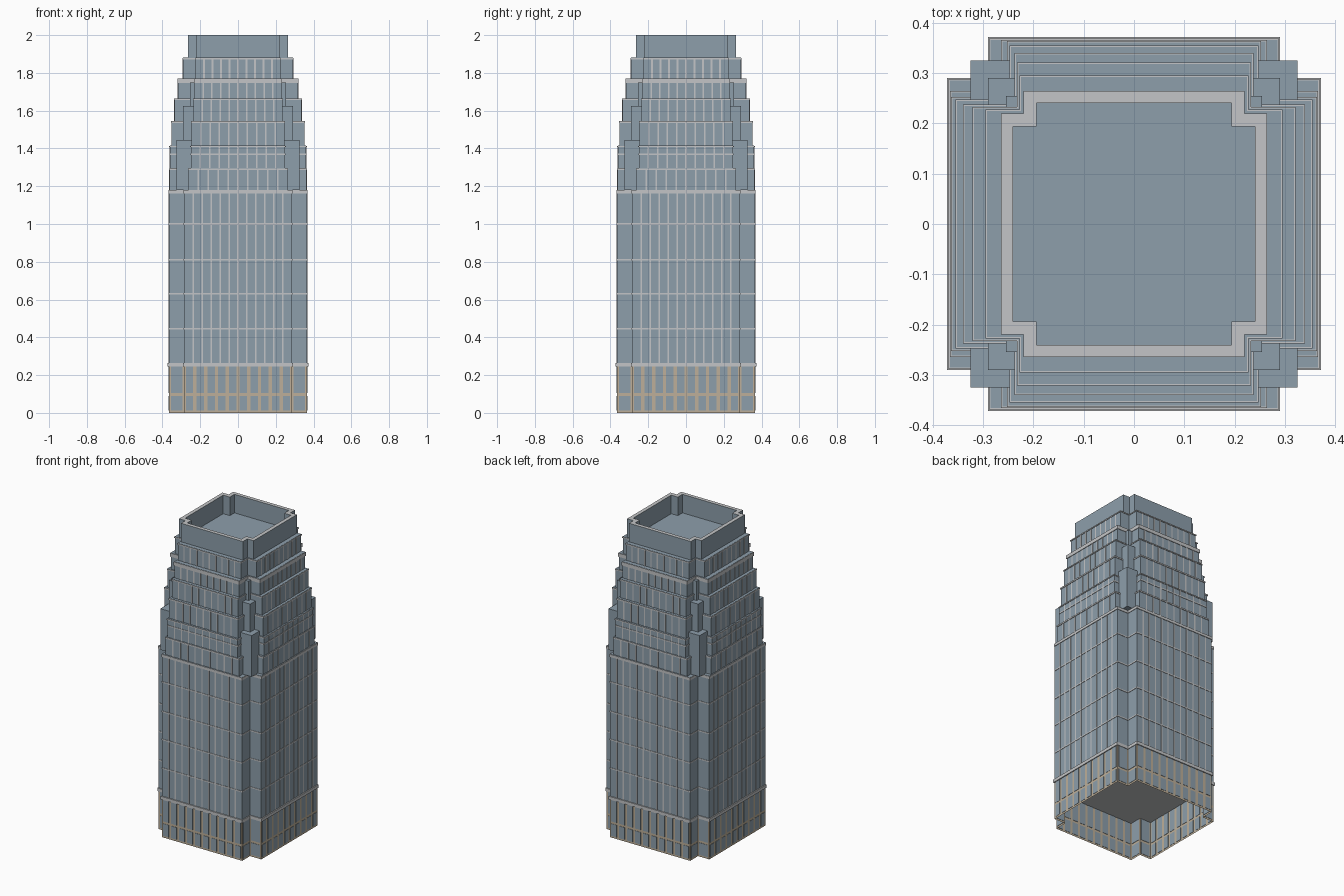
import bpy, bmesh
from mathutils import Vector

cube = bpy.data.objects.get("Cube")
if cube:
    bpy.data.objects.remove(cube)


def material(name, rgb):
    m = bpy.data.materials.new(name)
    m.use_nodes = True
    m.diffuse_color = (*rgb, 1)
    m.node_tree.nodes["Principled BSDF"].inputs["Base Color"].default_value = (*rgb, 1)
    return m


GLASS = material("blue grey glass", (0.27, 0.345, 0.41))
TRIM = material("pale grey trim", (0.55, 0.56, 0.57))
STONE = material("beige stone", (0.51, 0.43, 0.32))


def finish(name, bm, mat):
    me = bpy.data.meshes.new(name)
    bm.to_mesh(me)
    bm.free()
    me.materials.append(mat)
    ob = bpy.data.objects.new(name, me)
    bpy.context.collection.objects.link(ob)
    return ob


def cross(d, w):
    """Square plan of half size d with notched corners; w is half the arm width."""
    pts = []
    x, y = Vector((1, 0)), Vector((0, 1))
    for _ in range(4):
        pts += [x * d - y * w, x * d + y * w, x * w + y * w]
        x, y = y, -x
    return pts


def ordered_cross(d, w):
    pts = []
    x, y = Vector((1, 0)), Vector((0, 1))
    for _ in range(4):
        pts += [x * d - y * w, x * d + y * w, x * w + y * w]
        x, y = y, -x  # turn a quarter
    return pts


def plan(d, w):
    """Counter-clockwise outline of the notched square."""
    pts = []
    x, y = Vector((1, 0)), Vector((0, 1))
    for _ in range(4):
        pts += [x * d - y * w, x * d + y * w, (x + y) * w]
        x, y = y.copy(), -x
    return pts


def prism(name, pts, z0, z1, mat, caps=True):
    bm = bmesh.new()
    low = [bm.verts.new((p.x, p.y, z0)) for p in pts]
    high = [bm.verts.new((p.x, p.y, z1)) for p in pts]
    n = len(pts)
    for i in range(n):
        j = (i + 1) % n
        bm.faces.new((low[i], low[j], high[j], high[i]))
    if caps:
        bm.faces.new(high)
        bm.faces.new(low[::-1])
    return finish(name, bm, mat)


def plate(bm, a, b, s0, s1, z0, z1, t):
    """Thin plate on the wall from a to b, between distances s0 and s1."""
    u = (b - a).normalized()
    out = Vector((u.y, -u.x))
    vs = []
    for z in (z0, z1):
        for s, o in ((s0, -t), (s1, -t), (s1, t), (s0, t)):
            p = a + u * s + out * o
            vs.append(bm.verts.new((p.x, p.y, z)))
    bm.faces.new(vs[:4])
    bm.faces.new(vs[4:])
    for i in range(4):
        j = (i + 1) % 4
        bm.faces.new((vs[i], vs[j], vs[4 + j], vs[4 + i]))


def walls(pts):
    for i, a in enumerate(pts):
        yield a, pts[(i + 1) % len(pts)]


def grid(name, d, w, z0, z1, n, rows, bar=0.008):
    """Mullions and floor lines around a storey."""
    bm = bmesh.new()
    for a, b in walls(plan(d, w)):
        length = (b - a).length
        count = n if length > 0.2 else 1
        for k in range(1, count):
            s = length * k / count
            plate(bm, a, b, s - bar / 2, s + bar / 2, z0, z1, 0.002)
        for z in rows:
            plate(bm, a, b, 0, length, z - 0.004, z + 0.004, 0.0025)
    bmesh.ops.recalc_face_normals(bm, faces=bm.faces)
    finish(name, bm, TRIM)


# Hollow stone base, open underneath, with glass panes
D, W = 0.365, 0.285
prism("base_walls", plan(D, W), 0, 0.25, STONE, caps=False)
bm = bmesh.new()
for a, b in walls(plan(D, W)):
    length = (b - a).length
    count = 10 if length > 0.2 else 1
    step = length / count
    for k in range(count):
        for z0, z1 in ((0.012, 0.09), (0.105, 0.245)):
            plate(bm, a, b, k * step + 0.009, (k + 1) * step - 0.009, z0, z1, 0.002)
bmesh.ops.recalc_face_normals(bm, faces=bm.faces)
finish("base_windows", bm, GLASS)
prism("base_band", plan(D + 0.007, W + 0.005), 0.245, 0.265, TRIM)

# Shaft and stepped tiers: bottom, top, half depth, half arm width, cap height, panes, rows
tiers = [
    (0.26, 1.18, D, W, 0.018, 12, (0.445, 0.63, 0.81, 1.0)),
    (1.18, 1.295, 0.362, 0.262, 0.01, 10, ()),
    (1.295, 1.415, 0.36, 0.25, 0.008, 10, (1.37,)),
    (1.415, 1.545, 0.351, 0.245, 0.01, 10, ()),
    (1.545, 1.665, 0.336, 0.235, 0.008, 10, ()),
    (1.665, 1.77, 0.317, 0.23, 0.024, 10, ()),
    (1.77, 1.88, 0.291, 0.225, 0.008, 10, ()),
]
for i, (z0, z1, d, w, cap, n, rows) in enumerate(tiers):
    name = "shaft" if i == 0 else f"tier_{i}"
    prism(name, plan(d, w), z0, z1, GLASS)
    prism(name + "_cap", plan(d + 0.004, w + 0.003), z1 - cap, z1 - 0.001, TRIM)
    prism(name + "_roof", plan(d + 0.001, w), z1 - 0.002, z1 + 0.0005, GLASS)
    grid(name + "_mullions", d, w, z0, z1 - cap, n, rows)

# Corner pillars rising from the shaft in the notches
for i, (inner, outer, top) in enumerate(((0.23, 0.325, 1.445), (0.21, 0.29, 1.625), (0.2, 0.255, 1.75))):
    for sx in (-1, 1):
        for sy in (-1, 1):
            bm = bmesh.new()
            bmesh.ops.create_cube(bm, size=1)
            mid, size = (inner + outer) / 2, outer - inner
            for v in bm.verts:
                v.co = (v.co.x * size + sx * mid, v.co.y * size + sy * mid,
                        1.18 + (v.co.z + 0.5) * (top - 1.18))
            finish(f"corner_pillar_{i + 1}", bm, GLASS)

# Crown parapet: outer and inner walls joined by a pale rim
outer, inner = plan(0.265, 0.22), plan(0.241, 0.194)
bm = bmesh.new()
rings = [[bm.verts.new((p.x, p.y, z)) for p in pts]
         for pts, z in ((outer, 1.88), (outer, 2.0), (inner, 2.0), (inner, 1.88))]
for k in range(3):
    for i in range(12):
        j = (i + 1) % 12
        f = bm.faces.new((rings[k][i], rings[k][j], rings[k + 1][j], rings[k + 1][i]))
        f.material_index = 1 if k == 1 else 0
crown = finish("crown_parapet", bm, GLASS)
crown.data.materials.append(TRIM)
